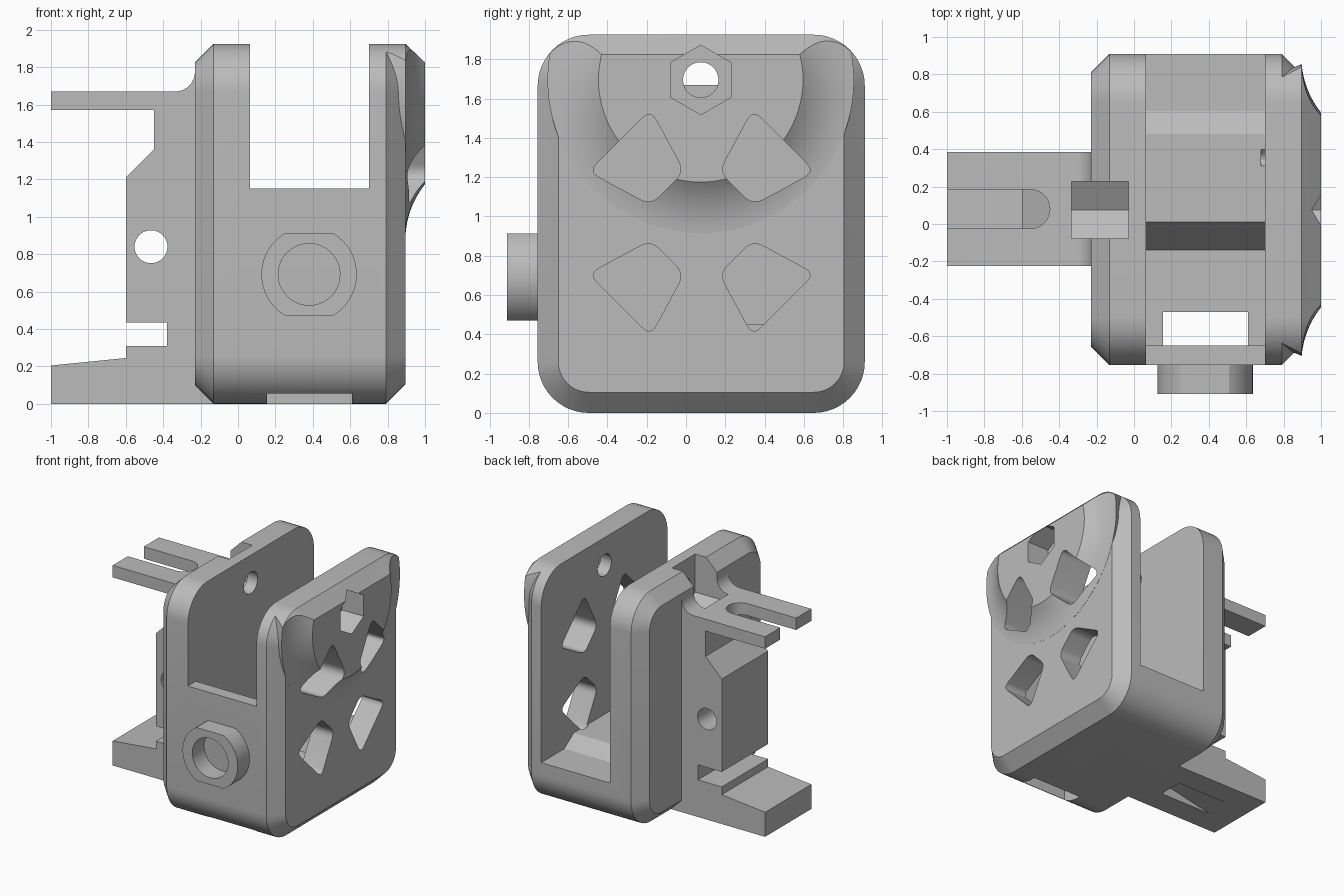
import bpy, bmesh, math
from mathutils import Vector

old = bpy.data.objects.get("Cube")
if old:
    bpy.data.objects.remove(old, do_unlink=True)

grey = bpy.data.materials.new("plain grey")
grey.use_nodes = True
COLOUR = (0.5, 0.5, 0.5, 1)
grey.diffuse_color = COLOUR
grey.node_tree.nodes["Principled BSDF"].inputs["Base Color"].default_value = COLOUR


def loft(name, loops):
    """Skin a row of matching closed loops and cap both ends."""
    bm = bmesh.new()
    rings = [[bm.verts.new(p) for p in loop] for loop in loops]
    n = len(rings[0])
    for a, b in zip(rings, rings[1:]):
        for i in range(n):
            j = (i + 1) % n
            bm.faces.new((a[i], a[j], b[j], b[i]))
    bm.faces.new(rings[0])
    bm.faces.new(rings[-1])
    bmesh.ops.recalc_face_normals(bm, faces=bm.faces)
    mesh = bpy.data.meshes.new(name)
    bm.to_mesh(mesh)
    bm.free()
    mesh.materials.append(grey)
    obj = bpy.data.objects.new(name, mesh)
    bpy.context.collection.objects.link(obj)
    return obj


def along(axis, t, pts):
    """Place 2D points on the plane axis = t."""
    if axis == "x":
        return [(t, u, v) for u, v in pts]
    return [(u, t, v) for u, v in pts]


def prism(name, axis, a, b, pts):
    return loft(name, [along(axis, a, pts), along(axis, b, pts)])


def box(x0, x1, y0, y1, z0, z1):
    return prism("cutter", "x", x0, x1, [(y0, z0), (y1, z0), (y1, z1), (y0, z1)])


def circle(cu, cv, r, n=64, start=0.0):
    return [(cu + r * math.cos(start + math.tau * i / n),
             cv + r * math.sin(start + math.tau * i / n)) for i in range(n)]


def rounded(pts, radius, steps=6):
    """Soften each corner of a polygon with a short curve."""
    out = []
    pts = [Vector(p) for p in pts]
    for i, p in enumerate(pts):
        a = p + (pts[i - 1] - p).normalized() * radius
        b = p + (pts[(i + 1) % len(pts)] - p).normalized() * radius
        for k in range(steps + 1):
            t = k / steps
            out.append(tuple(a * (1 - t) ** 2 + p * 2 * t * (1 - t) + b * t * t))
    return out


def shell(inset):
    """Rounded side outline of the body, shrunk by an inset."""
    r, pts = 0.26, []
    corners = [(0.65, 1.665), (-0.495, 1.665), (-0.495, 0.26), (0.65, 0.26)]
    for q, (cy, cz) in enumerate(corners):
        for k in range(13):
            a = math.pi / 2 * (q + k / 12)
            pts.append((cy + (r - inset) * math.cos(a), cz + (r - inset) * math.sin(a)))
    return pts


def shell_loft(name, stations):
    return loft(name, [along("x", x, shell(i)) for x, i in stations])


def combine(obj, other, operation="DIFFERENCE", keep=False):
    mod = obj.modifiers.new("cut", "BOOLEAN")
    mod.operation, mod.object, mod.solver = operation, other, "EXACT"
    bpy.context.view_layer.objects.active = obj
    bpy.ops.object.modifier_apply(modifier=mod.name)
    if not keep:
        bpy.data.objects.remove(other, do_unlink=True)


AXLE = (0.075, 1.695)

# Chamfered main body
body = shell_loft("body", [(-0.23, 0.1), (-0.13, 0), (0.79, 0), (0.895, 0.105)])

# Flared round boss on the outer side, trimmed to a chamfered outline
boss = shell_loft("boss", [(0.75, 0), (0.895, 0), (1.0, 0.1)])
flare = [(0.76, 0.72), (0.8, 0.74)]
R = 0.48
for k in range(11):
    r = 0.78 - 0.26 * k / 10
    flare.append((0.895 + R - math.sqrt(R * R - (0.82 - r) ** 2), r))
flare.append((1.05, 0.5))
combine(boss, loft("flare", [along("x", x, circle(*AXLE, r, 96)) for x, r in flare]),
        "INTERSECT")
combine(body, boss, "UNION")

# Open channel with a stepped floor behind a low front wall
channel = [(-1, 1.15), (-0.65, 1.15), (-0.65, 0.15), (-0.14, 0.15), (0.01, 0.45),
           (0.48, 0.45), (0.605, 0.365), (1.2, 0.365), (1.2, 2.2), (-1, 2.2)]
combine(body, prism("cutter", "x", 0.065, 0.70, channel))

# Floor slot and front notch
combine(body, box(0.155, 0.61, -0.65, -0.47, -0.1, 0.3))
combine(body, box(0.155, 0.61, -1, -0.47, -0.1, 0.055))

# Four windows in the outer side
window = [(0.09, 0.26), (0.26, 0.09), (0.575, 0.26), (0.26, 0.575)]
for sy in (-1, 1):
    for sz in (-1, 1):
        pts = [(0.08 + sy * u, 0.968 + sz * v) for u, v in rounded(window, 0.06)]
        combine(body, prism("cutter", "x", 0.68, 1.1, pts))

# Side bracket with tongue, clamp block and foot
outline = [(-0.13, 0), (-1, 0), (-1, 0.205), (-0.6, 0.245), (-0.6, 0.31), (-0.38, 0.31),
           (-0.38, 0.435), (-0.6, 0.435), (-0.6, 1.21), (-0.45, 1.36), (-0.45, 1.57),
           (-1, 1.57), (-1, 1.67)]
for k in range(9):
    a = math.pi / 2 * k / 8
    outline.append((-0.335 + 0.105 * math.sin(a), 1.775 - 0.105 * math.cos(a)))
outline.append((-0.13, 1.775))
bracket = prism("side_bracket", "y", -0.225, 0.385, outline)
combine(bracket, prism("cutter", "y", -1, 1, circle(-0.465, 0.84, 0.088, 40)))

# Round-ended slot through the tongue
slot = [(-1.1, 0.185), (-1.1, -0.025)]
for k in range(17):
    a = math.pi * (k / 16 - 0.5)
    slot.append((-0.555 + 0.105 * math.cos(a), 0.08 + 0.105 * math.sin(a)))
combine(bracket, loft("cutter", [[(x, y, z) for x, y in slot] for z in (1.5, 1.72)]))

# Tapered recess under the foot
combine(bracket, prism("cutter", "y", -0.025, 0.185,
                       [(-0.88, -0.02), (-0.3, -0.02), (-0.3, 0.1)]))

# Axle hole and hexagonal pockets, the inner one open at the top
hexagon = circle(*AXLE, 0.177, 6, math.pi / 6)
half = 0.177 * math.cos(math.pi / 6)
trap = [(AXLE[0] - half, 2.1)] + hexagon[2:5] + [hexagon[5], (AXLE[0] + half, 2.1)]
trap[1] = (AXLE[0] - half, AXLE[1] + 0.0885)
for part in (body, bracket):
    combine(part, prism("cutter", "x", -0.335, -0.03, trap))
combine(body, prism("cutter", "x", 0.80, 1.1, hexagon))
combine(body, prism("cutter", "x", -0.1, 0.9, circle(*AXLE, 0.09, 40)))

# Front spout with flats above and below
flat = [(u, max(0.47, min(0.914, v))) for u, v in circle(0.38, 0.692, 0.255, 96)]
spout = prism("front_spout", "y", -0.91, -0.74, flat)
combine(spout, prism("cutter", "y", -1, -0.7, circle(0.38, 0.692, 0.165, 48)))

# Smooth curves, keep edges sharp
for part in (body, bracket, spout):
    bpy.ops.object.select_all(action="DESELECT")
    part.select_set(True)
    bpy.context.view_layer.objects.active = part
    bpy.ops.object.shade_smooth_by_angle(angle=math.radians(25))
